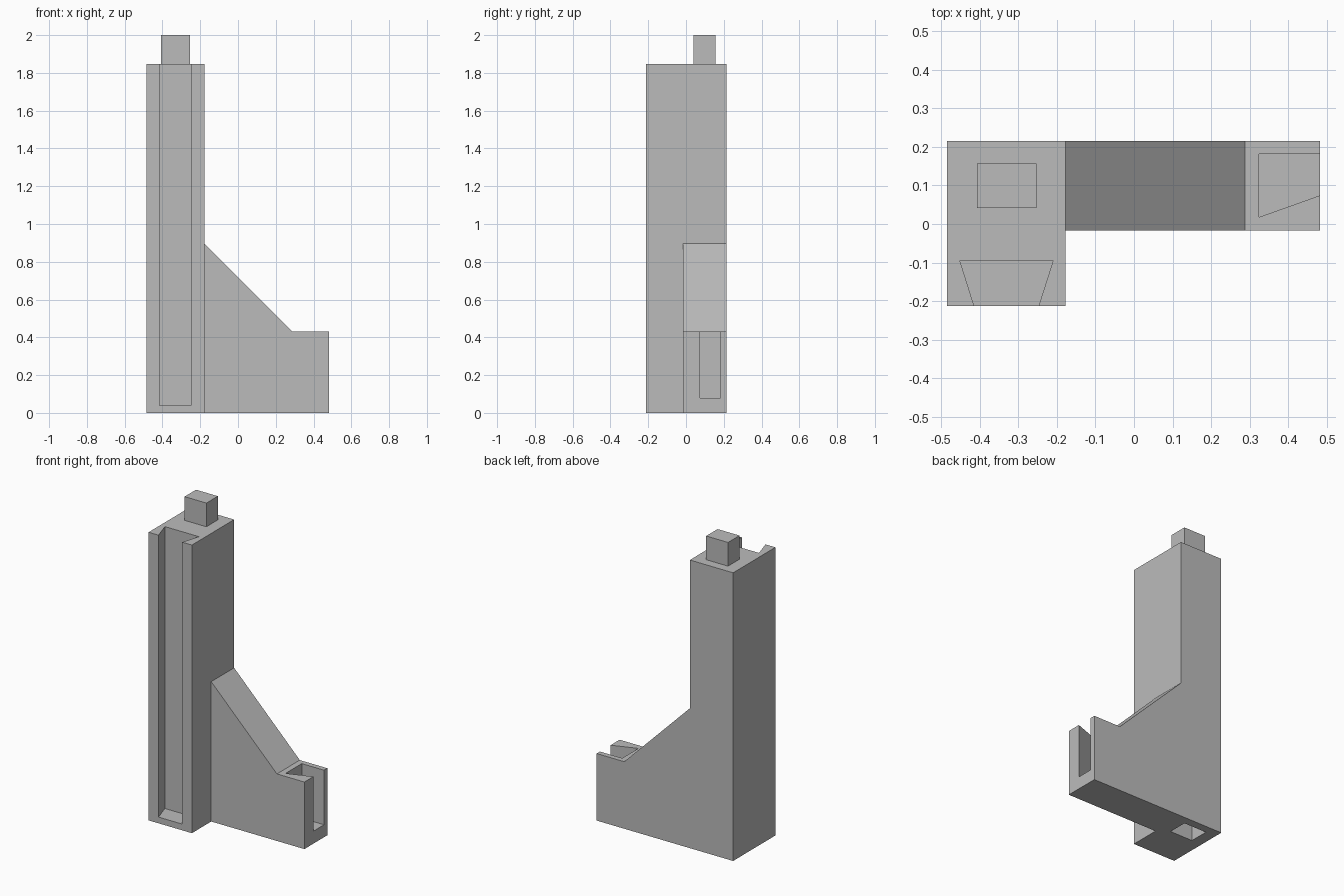
import bpy
import bmesh
from mathutils import Vector

if "Cube" in bpy.data.objects:
    bpy.data.objects.remove(bpy.data.objects["Cube"])

grey = bpy.data.materials.new("grey")
grey.diffuse_color = (0.5, 0.5, 0.5, 1)
grey.use_nodes = True
grey.node_tree.nodes["Principled BSDF"].inputs["Base Color"].default_value = grey.diffuse_color


def prism(name, outline, direction):
    """Extrude a closed outline of 3D points along a direction."""
    bm = bmesh.new()
    face = bm.faces.new([bm.verts.new(p) for p in outline])
    ext = bmesh.ops.extrude_face_region(bm, geom=[face])
    verts = [v for v in ext["geom"] if isinstance(v, bmesh.types.BMVert)]
    bmesh.ops.translate(bm, verts=verts, vec=Vector(direction))
    # the source face stays as the closing cap
    bmesh.ops.recalc_face_normals(bm, faces=bm.faces)
    mesh = bpy.data.meshes.new(name)
    bm.to_mesh(mesh)
    bm.free()
    mesh.materials.append(grey)
    obj = bpy.data.objects.new(name, mesh)
    bpy.context.collection.objects.link(obj)
    return obj


def upright(name, plan, z0, z1):
    return prism(name, [(x, y, z0) for x, y in plan], (0, 0, z1 - z0))


def rect(x0, x1, y0, y1):
    return [(x0, y0), (x1, y0), (x1, y1), (x0, y1)]


def combine(target, tool, operation):
    """Boolean with a hidden helper."""
    mod = target.modifiers.new(tool.name, 'BOOLEAN')
    mod.operation = operation
    mod.object = tool
    mod.solver = 'EXACT'
    tool.hide_render = True
    tool.hide_set(True)


# Upright tower
body = upright("tower_body", rect(-0.485, -0.178, -0.213, 0.215), 0, 1.848)

# Side foot with sloped gusset, running into the tower
foot_profile = [(-0.3, 0), (0.483, 0), (0.483, 0.43), (0.288, 0.43),
                (-0.178, 0.897), (-0.3, 0.897)]
foot = prism("side_foot", [(x, -0.017, z) for x, z in foot_profile], (0, 0.232, 0))
combine(body, foot, 'UNION')

# Peg on top
peg = upright("top_peg", rect(-0.408, -0.253, 0.041, 0.157), 1.80, 2.0)
combine(body, peg, 'UNION')

# Dovetail groove down the front, open at the top
groove = upright("dovetail_groove_cutter",
                 [(-0.4095, -0.23), (-0.2530, -0.23), (-0.21, -0.095), (-0.452, -0.095)],
                 0.04, 1.95)
combine(body, groove, 'DIFFERENCE')

# Half dovetail slot in the foot, open at the top and at the end
slot = upright("foot_slot_cutter",
               [(0.325, 0.018), (0.52, 0.0875), (0.52, 0.182), (0.325, 0.182)],
               0.08, 0.55)
combine(body, slot, 'DIFFERENCE')

# Socket under the tower, matching the peg
socket = upright("bottom_socket_cutter", rect(-0.412, -0.249, 0.036, 0.162), -0.05, 0.16)
combine(body, socket, 'DIFFERENCE')
